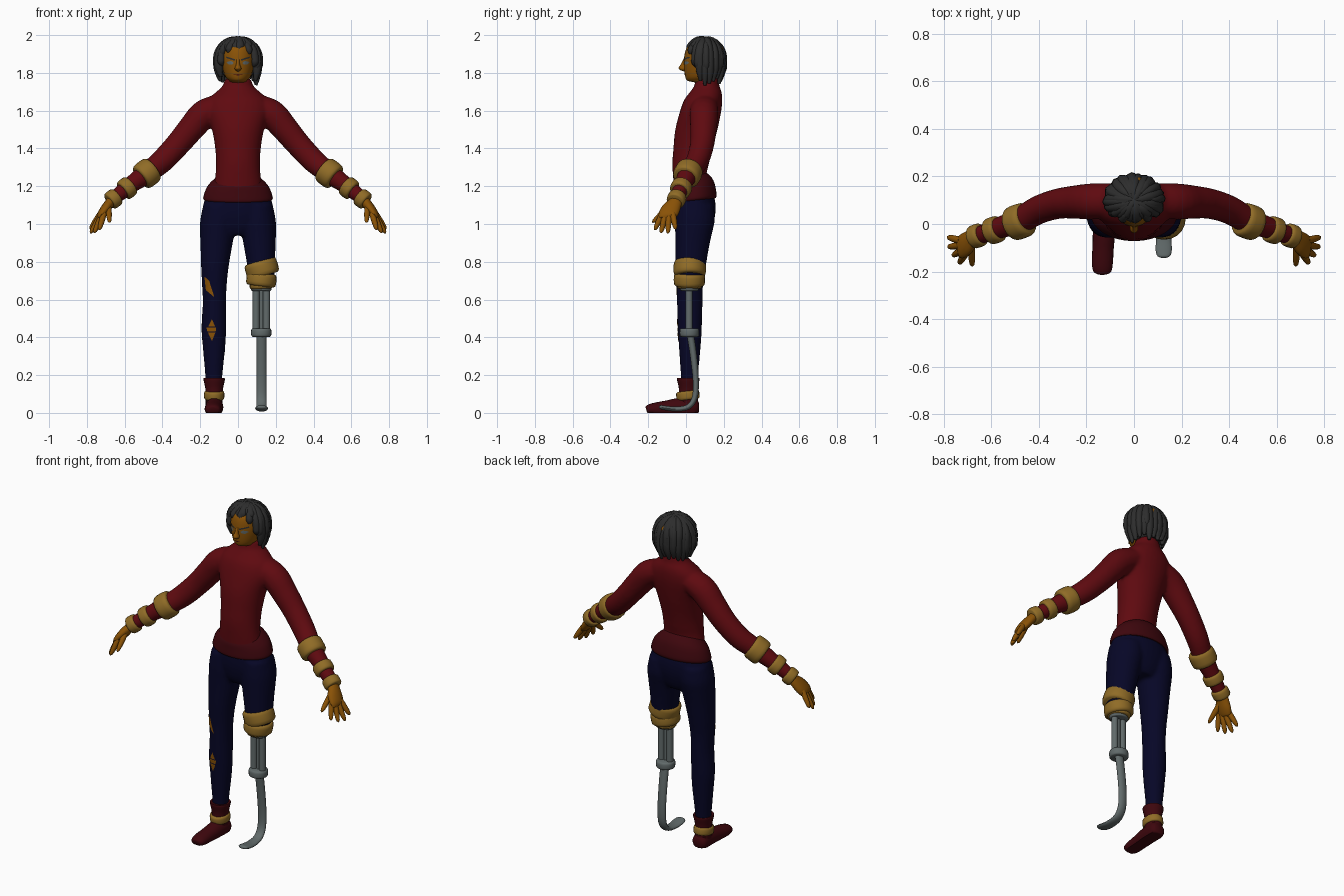
import bpy, bmesh, math, random
from mathutils import Vector
from mathutils.bvhtree import BVHTree

random.seed(4)
X, Y, Z = Vector((1, 0, 0)), Vector((0, 1, 0)), Vector((0, 0, 1))


def material(name, r, g, b):
    m = bpy.data.materials.new(name)
    m.diffuse_color = (r, g, b, 1)
    return m


RED = material("red cloth", 0.115, 0.003, 0.005)
MAROON = material("maroon leather", 0.048, 0.002, 0.004)
NAVY = material("navy cloth", 0.002, 0.002, 0.02)
SKIN = material("brown skin", 0.255, 0.085, 0.002)
GOLD = material("tan wraps", 0.28, 0.15, 0.02)
METAL = material("grey metal", 0.12, 0.145, 0.145)
HAIR = material("charcoal hair", 0.026, 0.026, 0.026)


def spline(pts, steps):
    """Catmull-Rom through tuples (x, y, z, a, b)."""
    out = []
    for i in range(len(pts) - 1):
        p = [pts[max(i - 1, 0)], pts[i], pts[i + 1], pts[min(i + 2, len(pts) - 1)]]
        for s in range(steps):
            t = s / steps
            out.append([0.5 * (2 * b + (c - a) * t + (2 * a - 5 * b + 4 * c - d) * t * t
                               + (3 * b - a - 3 * c + d) * t ** 3) for a, b, c, d in zip(*p)])
    return out + [list(pts[-1])]


def tube(bm, pts, ref=Y, axis=None, sides=20, steps=4):
    """Elliptical loft: a is the half width along ref x tangent, b across it."""
    pts = spline(pts, steps)
    pos = [Vector(p[:3]) for p in pts]
    rings = []
    for i, p in enumerate(pts):
        t = axis or (pos[min(i + 1, len(pos) - 1)] - pos[max(i - 1, 0)])
        t = t.normalized()
        u = ref.cross(t).normalized()
        v = t.cross(u)
        a, b = max(p[3], 0.001), max(p[4], 0.001)
        rings.append([bm.verts.new(pos[i] + u * a * math.cos(k * math.tau / sides)
                                   + v * b * math.sin(k * math.tau / sides)) for k in range(sides)])
    for r, q in zip(rings, rings[1:]):
        for k in range(sides):
            bm.faces.new((r[k], r[(k + 1) % sides], q[(k + 1) % sides], q[k]))
    bm.faces.new(rings[0][::-1])
    bm.faces.new(rings[-1])


def column(bm, rows, cx=0, **kw):
    """Upright loft from rows (z, centre y, half x, half y[, centre x])."""
    tube(bm, [(r[4] if len(r) > 4 else cx, r[1], r[0], r[2], r[3]) for r in rows], axis=Z, **kw)


def finish(name, bm, mat, blend=False):
    bmesh.ops.recalc_face_normals(bm, faces=bm.faces)
    me = bpy.data.meshes.new(name)
    bm.to_mesh(me)
    bm.free()
    me.materials.append(mat)
    me.shade_smooth()
    me.set_sharp_from_angle(angle=math.radians(50))
    ob = bpy.data.objects.new(name, me)
    bpy.context.collection.objects.link(ob)
    if blend:  # melt overlapping lofts into one smooth skin
        m = ob.modifiers.new("remesh", 'REMESH')
        m.mode, m.voxel_size, m.use_smooth_shade = 'VOXEL', 0.01, True
        m = ob.modifiers.new("smooth", 'SMOOTH')
        m.factor, m.iterations = 0.5, 5
    return ob


def band(bm, c, axis, h, a, b):
    """Rounded cloth ring around a limb."""
    axis = Vector(axis).normalized()
    prof = [(-1, 0.84), (-0.75, 0.97), (0, 1), (0.75, 0.97), (1, 0.84)]
    tube(bm, [(*(Vector(c) + axis * h * t), a * k, b * k) for t, k in prof], axis=axis, steps=2)


def decal(name, target, outlines, mat):
    """Thin patch of (x, z) outlines laid on the front of the target."""
    tree = BVHTree.FromObject(target, bpy.context.evaluated_depsgraph_get())
    bm = bmesh.new()
    for o in outlines:
        f = bm.faces.new([bm.verts.new((x, -1, z)) for x, z in o])
        bmesh.ops.triangulate(bm, faces=[f])
    bmesh.ops.subdivide_edges(bm, edges=bm.edges[:], cuts=4, use_grid_fill=True)
    for v in bm.verts:
        hit = tree.ray_cast(v.co, Y)[0]
        v.co.y = hit.y - 0.003 if hit else 0
    ob = finish(name, bm, mat)
    if sum(p.normal.y for p in ob.data.polygons) > 0:
        ob.data.flip_normals()


# Sweater: torso and both sleeves
bm = bmesh.new()
column(bm, [(1.14, .04, .14, .10), (1.24, .02, .122, .088), (1.32, .025, .117, .097),
            (1.40, .037, .121, .104), (1.50, .055, .138, .112), (1.60, .078, .168, .109),
            (1.66, .092, .155, .10), (1.70, .105, .115, .083), (1.73, .11, .083, .067),
            (1.77, .112, .068, .062)], sides=28)
for s in (-1, 1):
    tube(bm, [(s * .07, .10, 1.635, .06, .07), (s * .175, .095, 1.585, .076, .076),
              (s * .25, .092, 1.503, .071, .07), (s * .32, .085, 1.42, .066, .064),
              (s * .40, .06, 1.335, .063, .06), (s * .48, .015, 1.27, .056, .055),
              (s * .57, -.018, 1.205, .045, .045), (s * .67, -.055, 1.125, .036, .036)])
finish("sweater", bm, RED, True)

# Flared hem that rises towards the back
bm = bmesh.new()
column(bm, [(1.125, .045, .178, .112), (1.14, .045, .184, .117), (1.19, .04, .167, .11),
            (1.225, .03, .14, .098), (1.245, .022, .118, .085)], sides=32)
for v in bm.verts:
    v.co.z += (v.co.y - .04) * (0.1 + 0.3 * (v.co.z - 1.125) / .12)
finish("hem", bm, MAROON)

# Trousers: hips, whole right leg, left leg cut at the knee
bm = bmesh.new()
column(bm, [(1.19, .04, .14, .095), (1.12, .047, .18, .108), (1.05, .047, .185, .108),
            (.98, .045, .15, .092), (.94, .045, .09, .07)], sides=28)
thigh = [(1.10, .047, .09, .10, .095), (1.02, .047, .098, .106, .102), (.95, .04, .091, .098, .11),
         (.88, .033, .084, .09, .115), (.78, .025, .074, .081, .122), (.68, .02, .066, .071, .125)]
shin = [(.58, .02, .062, .068, .125), (.45, .02, .066, .064, .128), (.35, .02, .06, .058, .127),
        (.2, .018, .046, .046, .128), (.1, .015, .04, .042, .128)]
column(bm, [r[:4] + (-r[4],) for r in thigh + shin])
column(bm, thigh)
trousers = finish("trousers", bm, NAVY, True)

# Rips showing skin
decal("trouser_rips", trousers, [
    [(-.178, .722), (-.153, .70), (-.145, .66), (-.125, .612), (-.17, .65), (-.16, .675)],
    [(-.138, .497), (-.121, .457), (-.157, .457)], [(-.116, .452), (-.118, .43), (-.162, .43), (-.167, .452)],
    [(-.12, .425), (-.138, .38), (-.159, .425)]], SKIN)

# Boot
bm = bmesh.new()
tube(bm, [(-.125, .068, .03, .03, .025), (-.125, .045, .03, .046, .05), (-.126, -.03, .03, .047, .05),
          (-.13, -.1, .024, .045, .042), (-.133, -.165, .02, .044, .034), (-.133, -.2, .018, .037, .025),
          (-.133, -.21, .016, .02, .014)], ref=Z)
for v in bm.verts:
    v.co.z = max(v.co.z, 0)
column(bm, [(.03, .015, .045, .05), (.08, .012, .045, .052), (.13, .012, .047, .05),
            (.18, .012, .057, .06), (.181, .012, .045, .048)], cx=-.126)
finish("boot", bm, MAROON)
bm = bmesh.new()
band(bm, (-.126, .01, .093), (0, -.12, 1), .023, .054, .062)
finish("boot_strap", bm, GOLD)

# Wraps on the stump and on both forearms
bm = bmesh.new()
band(bm, (.126, .02, .765), (-.32, 0, 1), .042, .088, .086)
band(bm, (.124, .018, .705), (.12, 0, 1), .034, .08, .083)
band(bm, (.123, .018, .675), (-.05, 0, 1), .018, .062, .066)
finish("stump_wraps", bm, GOLD)
bm = bmesh.new()
for s in (-1, 1):
    for c, h, r in (((.483, .01, 1.268), .042, .074), ((.588, -.026, 1.19), .028, .057),
                    ((.66, -.05, 1.133), .026, .05)):
        band(bm, (s * c[0], c[1], c[2]), (s * .75, -.29, -.58), h, r, r)
finish("arm_wraps", bm, GOLD)

# Prosthetic leg: struts, joint and curved blade
bm = bmesh.new()
for x, r in ((.096, .019), (.151, .019), (.124, .010)):
    column(bm, [(.42, .016, r, r), (.68, .016, r, r)], cx=x, sides=12, steps=1)
band(bm, (.123, .018, .425), (0, 0, 1), .022, .054, .052)
band(bm, (.123, .018, .66), (0, 0, 1), .014, .055, .05)
tube(bm, [(.125, .022, .42, .019, .026), (.125, .04, .3, .018, .026), (.125, .052, .17, .016, .026),
          (.125, .046, .08, .015, .026), (.125, .012, .032, .014, .027), (.125, -.05, .02, .013, .031),
          (.125, -.11, .026, .012, .034), (.125, -.135, .031, .010, .026), (.125, -.142, .033, .004, .01)],
     ref=X, sides=16)
finish("prosthetic_leg", bm, METAL)

# Hands
bm = bmesh.new()
fingers = [((.71, -.125, 1.055), (.735, -.166, .968)), ((.722, -.11, 1.045), (.762, -.133, .952)),
           ((.727, -.09, 1.045), (.782, -.096, .95)), ((.728, -.07, 1.055), (.784, -.055, .972)),
           ((.685, -.09, 1.09), (.68, -.178, 1.008))]
for s in (-1, 1):
    tube(bm, [(s * .655, -.05, 1.14, .026, .03), (s * .68, -.06, 1.11, .026, .038),
              (s * .705, -.082, 1.075, .026, .05), (s * .727, -.1, 1.045, .02, .047),
              (s * .737, -.104, 1.03, .008, .034)], sides=16)
    for p, q in fingers:
        p, q = Vector((p[0] * s, *p[1:])), Vector((q[0] * s, *q[1:]))
        tube(bm, [(*p.lerp(q, t), r, r) for t, r in ((0, .016), (.5, .015), (.88, .0105), (1, .002))],
             ref=X, sides=10, steps=3)
finish("hands", bm, SKIN)

# Head with nose
bm = bmesh.new()
column(bm, [(1.70, .108, .05, .05), (1.745, .102, .05, .05), (1.758, .073, .046, .064),
            (1.78, .079, .067, .083), (1.83, .09, .083, .10), (1.88, .095, .088, .105),
            (1.93, .1, .083, .098), (1.955, .1, .058, .068), (1.965, .1, .01, .01)], sides=28)
head = finish("head", bm, SKIN)
bm = bmesh.new()
column(bm, [(1.875, -.004, .008, .008), (1.845, -.012, .010, .016), (1.824, -.017, .018, .022),
            (1.812, -.010, .012, .014), (1.808, -.006, .004, .004)], sides=12)
finish("nose", bm, SKIN)

# Eyes, brows and mouth
decal("eyes", head, [[(s * .022, 1.853), (s * .036, 1.863), (s * .054, 1.86), (s * .062, 1.853),
                      (s * .045, 1.843), (s * .03, 1.845)] for s in (-1, 1)], METAL)
decal("brows", head, [[(s * .014, 1.872), (s * .06, 1.886), (s * .064, 1.879),
                       (s * .016, 1.864)] for s in (-1, 1)], HAIR)
decal("mouth", head, [[(-.024, 1.79), (0, 1.793), (.024, 1.79), (0, 1.786)]], MAROON)

# Hair: scalp and hanging locks, short over the face
bm = bmesh.new()
bmesh.ops.create_uvsphere(bm, u_segments=24, v_segments=14, radius=1)
for v in bm.verts:
    v.co = Vector((v.co.x * .104, v.co.y * .083 + .118, v.co.z * (.108 if v.co.z > 0 else .125) + 1.873))


def lock(phi, start, grow, lift, r):
    f = max(0, min(1, (abs(phi) - 103) / 32))
    end = 1.75 + .162 * f + lift * (1 - f) + random.uniform(-.018, .02)
    last = math.acos(max(0, min(1, (end - 1.875) / .102)))
    swirl, pts = random.uniform(-.3, .3) * (1 - f), []

    def point(t, k, z):
        a = math.radians(phi) + swirl * (1 - t)
        return (.106 * math.sin(a) * k, .1 + .092 * math.cos(a) * k, z)
    for i in range(6):
        t = start + (last - start) * i / 5
        pts.append(point(i / 5, math.sin(t) * grow, 1.875 + .102 * math.cos(t)))
    if end < 1.86:
        for t, k in ((.5, .99), (1, .9)):
            pts.append(point(1, k * grow, 1.875 + (end - 1.875) * t))
    n, a = len(pts) - 1, math.radians(phi)
    tube(bm, [(*p, w, w) for p, w in zip(pts, [r * .5, r * .85] + [r] * (n - 2) + [r * .35])],
         ref=Vector((math.cos(a), -math.sin(a), 0)), sides=8, steps=2)


for i in range(22):
    lock(-180 + (i + .5) * 360 / 22, random.uniform(-.15, .2), 1, 0, random.uniform(.02, .025))
for i in range(12):
    lock(-180 + i * 30 + random.uniform(-8, 8), random.uniform(-.1, .5), 1.06, .035, .02)
finish("hair", bm, HAIR)
